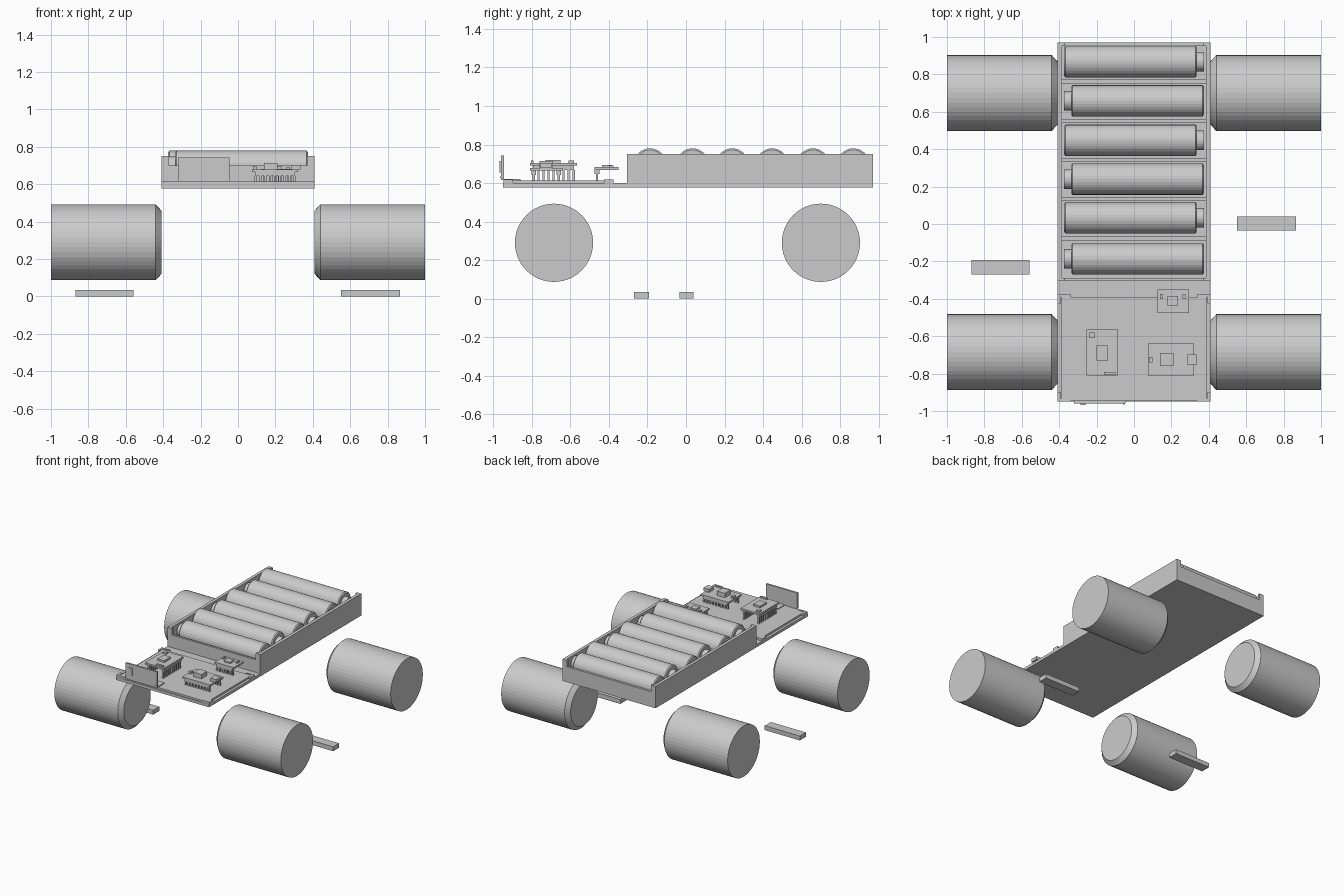
import bpy, bmesh, math
from mathutils import Matrix, Vector

if "Cube" in bpy.data.objects:
    bpy.data.objects.remove(bpy.data.objects["Cube"], do_unlink=True)

grey = bpy.data.materials.new("plain_grey")
grey.use_nodes = True
grey.diffuse_color = (0.6, 0.6, 0.6, 1)
grey.node_tree.nodes["Principled BSDF"].inputs["Base Color"].default_value = (0.6, 0.6, 0.6, 1)


def finish(name, bm):
    bmesh.ops.recalc_face_normals(bm, faces=bm.faces[:])
    mesh = bpy.data.meshes.new(name)
    bm.to_mesh(mesh)
    bm.free()
    mesh.materials.append(grey)
    obj = bpy.data.objects.new(name, mesh)
    bpy.context.collection.objects.link(obj)
    return obj


def add_box(bm, x, y, z):
    """Add a box spanning the three (low, high) ranges."""
    size = Vector([r[1] - r[0] for r in (x, y, z)])
    middle = Vector([(r[1] + r[0]) / 2 for r in (x, y, z)])
    bmesh.ops.create_cube(bm, size=1, matrix=Matrix.Translation(middle) @ Matrix.Diagonal(size).to_4x4())


def box(name, x, y, z):
    bm = bmesh.new()
    add_box(bm, x, y, z)
    return finish(name, bm)


def lathe(bm, profile, segments):
    """Turn (x, radius) points around the x axis and cap both ends."""
    rings = []
    for x, r in profile:
        angles = [math.tau * i / segments for i in range(segments)]
        rings.append([bm.verts.new((x, r * math.cos(a), r * math.sin(a))) for a in angles])
    bands = []
    for a, b in zip(rings, rings[1:]):
        bands.append([bm.faces.new((a[i], a[(i + 1) % segments], b[(i + 1) % segments], b[i]))
                      for i in range(segments)])
    bm.faces.new(rings[0])
    cap = bm.faces.new(rings[-1])
    bmesh.ops.recalc_face_normals(bm, faces=bm.faces[:])
    return bands, cap


def sink(bm, faces, depth):
    new = bmesh.ops.extrude_face_region(bm, geom=faces)["geom"]
    verts = [v for v in new if isinstance(v, bmesh.types.BMVert)]
    bmesh.ops.translate(bm, verts=verts, vec=(-depth, 0, 0))


# Wheels with wedge pockets between spokes and a dished hub
def wheel(name, side, y):
    bm = bmesh.new()
    profile = [(0.41, 0.17), (0.44, 0.203), (1, 0.203), (1, 0.165), (1, 0.085), (1, 0.066)]
    bands, cap = lathe(bm, profile, 48)
    sink(bm, [f for i, f in enumerate(bands[3]) if i % 4], 0.05)
    sink(bm, [cap], 0.015)
    obj = finish(name, bm)
    obj.location = (0, y, 0.29)
    if side < 0:
        obj.rotation_euler.z = math.pi


for side, word in ((1, "left"), (-1, "right")):
    wheel("front_wheel_" + word, side, -0.685)
    wheel("rear_wheel_" + word, side, 0.70)

# Chassis floor and battery tray walls
box("chassis_floor", (-0.41, 0.41), (-0.95, 0.97), (0.578, 0.6))
tray = bmesh.new()
for s in (1, -1):
    add_box(tray, sorted((s * 0.385, s * 0.41)), (-0.305, 0.97), (0.6, 0.752))
for y in (-0.305, 0.953):
    add_box(tray, (-0.385, 0.385), (y, y + 0.017), (0.6, 0.7))
    for s in (1, -1):
        add_box(tray, sorted((s * 0.37, s * 0.385)), (y, y + 0.017), (0.7, 0.752))
for i in range(5):
    y = -0.078 + 0.21 * i
    add_box(tray, (-0.385, 0.385), (y - 0.01, y + 0.01), (0.6, 0.7))
finish("battery_tray", tray)

# Six cells, alternating direction
for i, y in enumerate((-0.187, 0.033, 0.24, 0.447, 0.658, 0.868)):
    bm = bmesh.new()
    lathe(bm, [(-0.373, 0.076), (-0.366, 0.084), (0.328, 0.084), (0.335, 0.076),
               (0.335, 0.052), (0.373, 0.052)], 32)
    cell = finish("battery_cell", bm)
    cell.location = (0, y, 0.696)
    if i % 2 == 0:
        cell.rotation_euler.z = math.pi

# Main circuit panel and its corner clips
box("circuit_panel", (-0.39, 0.39), (-0.945, -0.39), (0.6, 0.614))
clips = bmesh.new()
for s in (1, -1):
    for y, arm in ((-0.39, -0.035), (-0.948, 0.015)):
        add_box(clips, sorted((s * 0.34, s * 0.41)), (y, y + 0.015), (0.6, 0.618))
        add_box(clips, sorted((s * 0.392, s * 0.41)), (y + arm, y + arm + 0.035), (0.6, 0.618))
finish("panel_clips", clips)


# Raised circuit modules standing on rows of pins
def module(name, x, y, z, parts, pin_rows, count, along_y):
    bm = bmesh.new()
    add_box(bm, x, y, (z, z + 0.014))
    for px, py, height in parts:
        add_box(bm, px, py, (z + 0.014, z + 0.014 + height))
    low, high = y if along_y else x
    for row in pin_rows:
        # Plastic header strip above the pins
        strip = [(row - 0.012, row + 0.012), (low + 0.015, high - 0.015)]
        if not along_y:
            strip.reverse()
        add_box(bm, *strip, (z - 0.022, z))
        for i in range(count):
            t = low + (high - low) * (i + 0.7) / (count + 0.4)
            cx, cy = (row, t) if along_y else (t, row)
            add_box(bm, (cx - 0.006, cx + 0.006), (cy - 0.006, cy + 0.006), (0.612, z - 0.022))
    finish(name, bm)


module("driver_module", (-0.255, -0.085), (-0.81, -0.565), 0.69,
       [((-0.2, -0.14), (-0.73, -0.65), 0.015), ((-0.24, -0.21), (-0.61, -0.58), 0.012),
        ((-0.16, -0.1), (-0.805, -0.79), 0.012)],
       (-0.235, -0.105), 9, True)
module("controller_module", (0.075, 0.32), (-0.81, -0.64), 0.665,
       [((0.285, 0.335), (-0.755, -0.697), 0.025), ((0.14, 0.21), (-0.76, -0.69), 0.035),
        ((0.08, 0.1), (-0.74, -0.71), 0.018)],
       (-0.79, -0.66), 9, False)
module("sensor_module", (0.125, 0.293), (-0.475, -0.35), 0.668,
       [((0.18, 0.235), (-0.435, -0.385), 0.012), ((0.14, 0.155), (-0.4, -0.375), 0.01),
        ((0.26, 0.275), (-0.4, -0.375), 0.01)],
       (-0.462,), 8, False)

# Upright display plate with connector and low mount
plate = bmesh.new()
add_box(plate, (-0.32, -0.045), (-0.96, -0.945), (0.615, 0.742))
add_box(plate, (-0.285, -0.26), (-0.967, -0.96), (0.655, 0.715))
add_box(plate, (-0.06, -0.05), (-0.965, -0.96), (0.625, 0.635))
add_box(plate, (-0.21, -0.045), (-0.945, -0.86), (0.612, 0.62))
finish("front_display", plate)

# Loose bars below the chassis
box("bar_left", (0.552, 0.865), (-0.035, 0.04), (0, 0.035))
box("bar_right", (-0.87, -0.56), (-0.27, -0.193), (0, 0.035))
